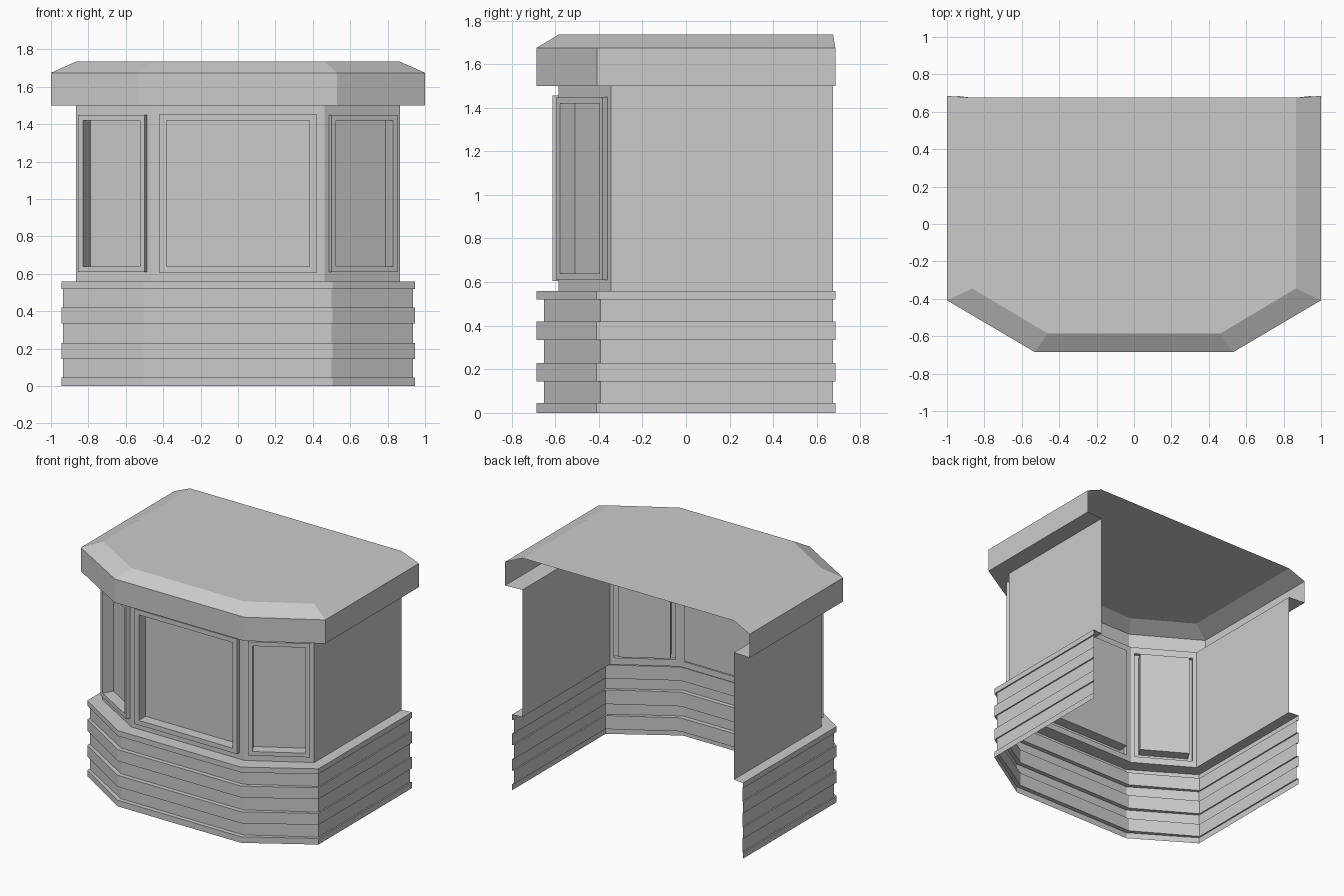
import bpy
from mathutils import Vector

if "Cube" in bpy.data.objects:
    bpy.data.objects.remove(bpy.data.objects["Cube"])

# Plan outlines: side x, side corner y, front corner x, front y, back y
BAND = (0.945, -0.41, 0.505, -0.685, 0.685)
GROOVE = (0.935, -0.392, 0.50, -0.652, 0.675)
WALL = (0.865, -0.345, 0.462, -0.585, 0.675)
EAVE = (1.0, -0.408, 0.53, -0.685, 0.685)


def ring(plan, z):
    sx, sy, fx, fy, by = plan
    half = [(-sx, by), (-sx, sy), (-fx, fy)]
    return [Vector((x, y, z)) for x, y in half + [(-x, y) for x, y in half[::-1]]]


def make(name, verts, faces):
    mesh = bpy.data.meshes.new(name)
    mesh.from_pydata(verts, [], faces)
    mesh.update()
    obj = bpy.data.objects.new(name, mesh)
    bpy.context.collection.objects.link(obj)
    return obj


def loft(name, rings, closed=False, cap=False):
    n = len(rings[0])
    faces = []
    for r in range(len(rings) - 1):
        for i in range(n if closed else n - 1):
            j = (i + 1) % n
            faces.append((r * n + i, r * n + j, (r + 1) * n + j, (r + 1) * n + i))
    if cap:
        faces.append(tuple(range((len(rings) - 1) * n, len(rings) * n)))
    return make(name, [v for r in rings for v in r], faces)


# Stepped base, open at the back, with the ledge running in to the wall
levels = []
for z0, z1 in ((0, 0.045), (0.145, 0.23), (0.335, 0.42), (0.52, 0.56)):
    if z0:
        levels.append(ring(GROOVE, z0))
    levels += [ring(BAND, z0), ring(BAND, z1)]
    if z1 < 0.56:
        levels.append(ring(GROOVE, z1))
levels.append(ring(WALL, 0.56))
loft("banded_base", levels)

# Roof: soffit, fascia, sloped edge and flat top
loft("roof", [ring(WALL, 1.5), ring(EAVE, 1.5), ring(EAVE, 1.675),
              ring(WALL, 1.735)], cap=True)

# Plain side walls
low, high = ring(WALL, 0.56), ring(WALL, 1.5)
for name, i in (("left_wall", 0), ("right_wall", 4)):
    make(name, [low[i], low[i + 1], high[i + 1], high[i]], [(0, 1, 2, 3)])


# Wall panel with a raised frame and a recessed pane
def window_panel(name, i, half_w, z0, z1, border, raised=0.027, depth=0.08):
    a, b = low[i], low[i + 1]
    mid, along = (a + b) / 2, (b - a).normalized()
    out = along.cross(Vector((0, 0, 1)))

    def rect(w, lo, hi, off):
        pts = []
        for s, z in ((-w, lo), (w, lo), (w, hi), (-w, hi)):
            p = mid + along * s + out * off
            p.z = z
            pts.append(p)
        return pts

    inner = (half_w - border, 0.64, 1.42)
    loft(name, [rect((b - a).length / 2, 0.56, 1.5, 0),
                rect(half_w, z0, z1, 0), rect(half_w, z0, z1, raised),
                rect(*inner, raised), rect(*inner, raised - depth)],
         closed=True, cap=True)


window_panel("left_window", 1, 0.207, 0.61, 1.45, 0.03)
window_panel("front_window", 2, 0.42, 0.605, 1.455, 0.037)
window_panel("right_window", 3, 0.207, 0.61, 1.45, 0.03)
